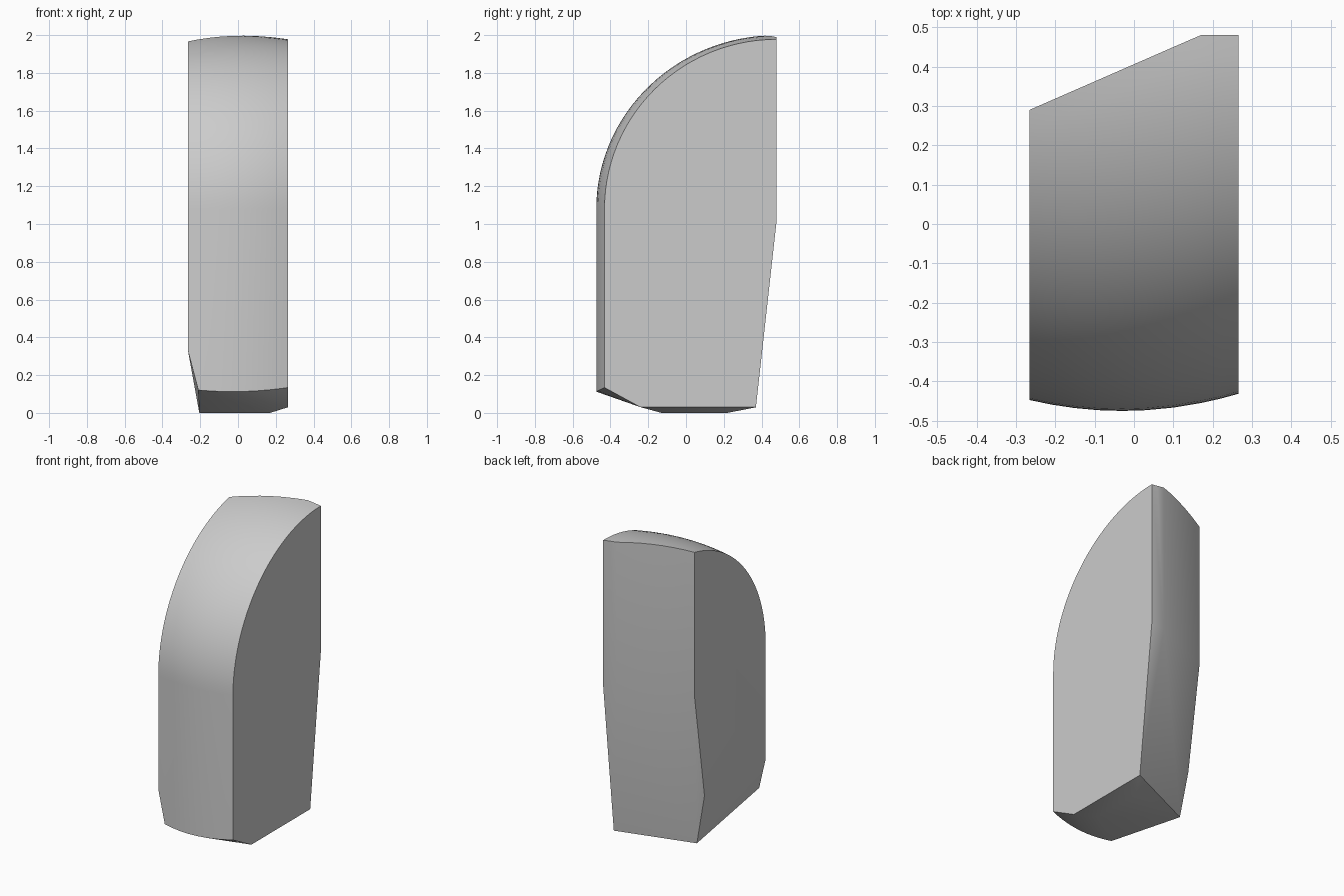
import bpy, bmesh, math

cube = bpy.data.objects.get("Cube")
if cube:
    bpy.data.objects.remove(cube, do_unlink=True)

HALF = 0.265      # half width
BACK = 0.48       # rear plane
SPRING = 1.08     # height where the arch begins
STEPS = 28


def bow(x):
    """Sideways bulge of the front and top surface."""
    return 0.045 - 0.5 * (x + 0.03) ** 2


def rear(x):
    """Rear outline: a narrow straight strip, then a slanted plane."""
    return min(BACK, 0.406 + 0.437 * x)


bm = bmesh.new()

# Arched cross-sections across the width
sections = [-HALF, -0.21, -0.15, -0.09, -0.03, 0.03, 0.1, 0.17, 0.22, HALF]
for x in sections:
    b = bow(x)
    ry, rz = 0.91 + b, 0.897 + 0.5 * b
    end = math.acos((BACK - rear(x)) / ry)
    foot = 0.33 if x == -HALF else 0.135 - 0.5 * b
    bm.verts.new((x, BACK - ry, foot))
    for i in range(STEPS + 1):
        t = end * i / STEPS
        bm.verts.new((x, BACK - ry * math.cos(t), SPRING + rz * math.sin(t)))

# Rear bend, tapered lower back and chamfered underside
for p in [(HALF, BACK, 1.02), (0.17, BACK, 1.02), (-HALF, 0.29, 1.02),
          (HALF, 0.37, 0.03), (HALF, -0.24, 0.03), (-HALF, 0.187, 0.33),
          (-0.205, 0.18, 0), (0.17, 0.22, 0), (0.17, -0.13, 0)]:
    bm.verts.new(p)

hull = bmesh.ops.convex_hull(bm, input=bm.verts[:])
loose = {g for g in hull["geom_interior"] + hull["geom_unused"]
         if isinstance(g, bmesh.types.BMVert)}
bmesh.ops.delete(bm, geom=list(loose), context='VERTS')
bmesh.ops.dissolve_limit(bm, angle_limit=math.radians(0.6),
                         verts=bm.verts[:], edges=bm.edges[:])
bmesh.ops.recalc_face_normals(bm, faces=bm.faces[:])

mesh = bpy.data.meshes.new("arched_block")
bm.to_mesh(mesh)
bm.free()
block = bpy.data.objects.new("arched_block", mesh)
bpy.context.collection.objects.link(block)

# Plain grey
grey = bpy.data.materials.new("plain_grey")
grey.use_nodes = True
colour = (0.6, 0.6, 0.6, 1)
grey.diffuse_color = colour
grey.node_tree.nodes["Principled BSDF"].inputs["Base Color"].default_value = colour
mesh.materials.append(grey)

bpy.context.view_layer.objects.active = block
block.select_set(True)
bpy.ops.object.shade_smooth_by_angle(angle=math.radians(30))
